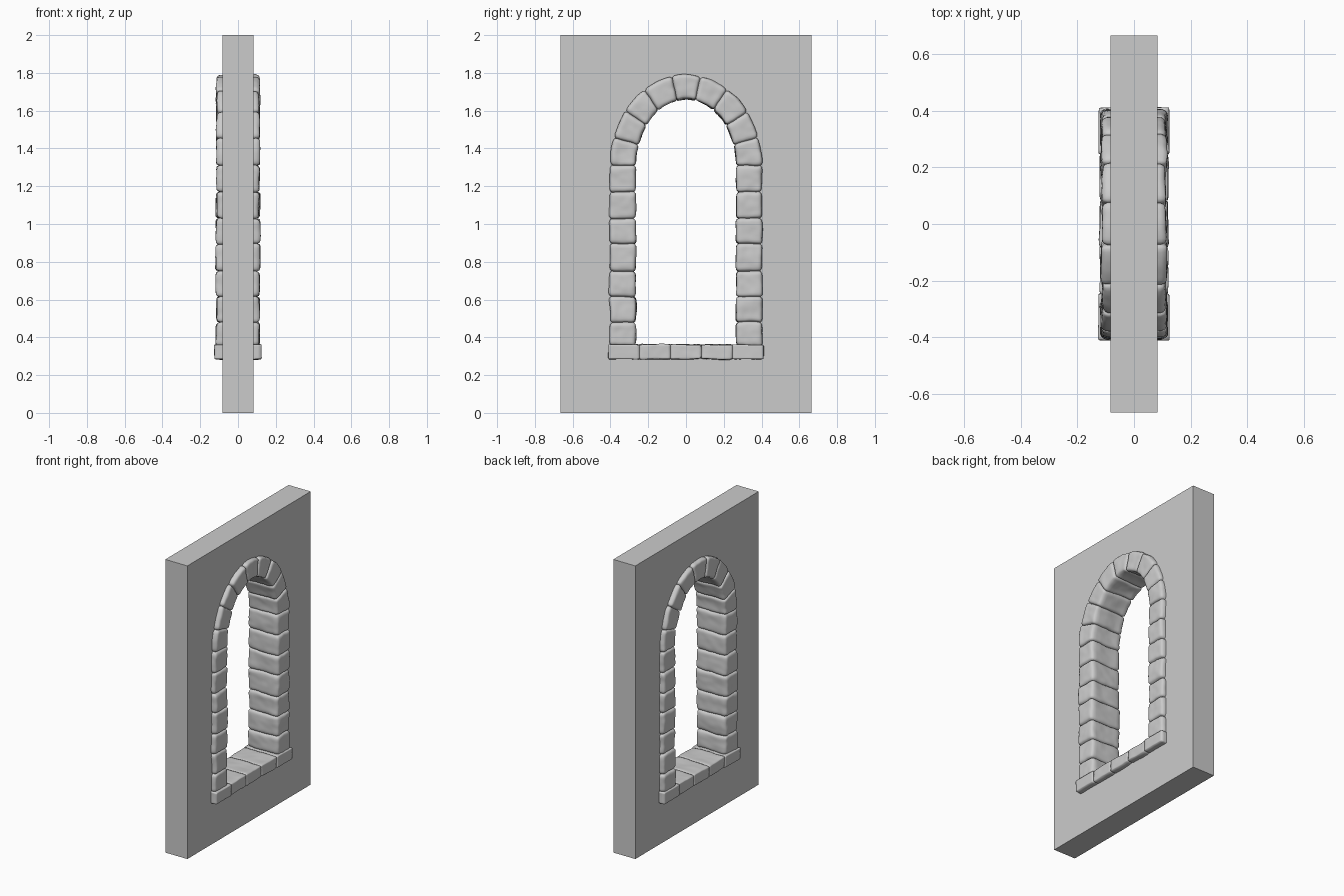
import bpy, bmesh, math
from math import sin, cos, radians
from mathutils import Vector, noise

cube = bpy.data.objects.get("Cube")
if cube:
    bpy.data.objects.remove(cube, do_unlink=True)

# One plain grey stone colour
GREY = (0.6, 0.6, 0.6, 1)
stone = bpy.data.materials.new("grey stone")
stone.use_nodes = True
stone.diffuse_color = GREY
stone.node_tree.nodes["Principled BSDF"].inputs["Base Color"].default_value = GREY

SPRING = 1.31          # height where the arch begins
WALL = 0.083           # half thickness of the wall
INNER, OUTER = (0.265, 0.35), (0.402, 0.48)   # half width and rise of the arch


def ellipse(t, radii):
    return radii[0] * cos(t), SPRING + radii[1] * sin(t)


def make_block(name, size, place, radius, rough, cuts=11):
    """Rounded block of the given size; place() maps its unit coordinates into the model."""
    bm = bmesh.new()
    bmesh.ops.create_cube(bm, size=2)
    bmesh.ops.subdivide_edges(bm, edges=bm.edges[:], cuts=cuts, use_grid_fill=True)
    half = Vector(size) / 2
    for v in bm.verts:
        p = Vector([c * h for c, h in zip(v.co, half)])
        core = Vector([max(-h + radius, min(h - radius, c)) for c, h in zip(p, half)])
        if (p - core).length > 0:
            p = core + (p - core).normalized() * radius
        v.co = place(*[c / h for c, h in zip(p, half)])
        v.co += noise.noise_vector(v.co * 9) * rough
        v.co += noise.noise_vector(v.co * 27) * rough * 0.4
    bmesh.ops.recalc_face_normals(bm, faces=bm.faces[:])
    mesh = bpy.data.meshes.new(name)
    bm.to_mesh(mesh)
    bm.free()
    mesh.materials.append(stone)
    for f in mesh.polygons:
        f.use_smooth = True
    obj = bpy.data.objects.new(name, mesh)
    bpy.context.collection.objects.link(obj)
    return obj


def box_place(lo, hi):
    mid, half = (Vector(lo) + Vector(hi)) / 2, (Vector(hi) - Vector(lo)) / 2
    return lambda a, b, c: Vector((mid.x + a * half.x, mid.y + b * half.y, mid.z + c * half.z))


def arch_place(t0, t1, depth):
    def place(a, b, c):
        t = (t0 + t1) / 2 + c * (t1 - t0) / 2
        (yi, zi), (yo, zo) = ellipse(t, INNER), ellipse(t, OUTER)
        k = (b + 1) / 2
        return Vector((a * depth, yi + (yo - yi) * k, zi + (zo - zi) * k))
    return place


# Wall slab with an arched opening hidden behind the stones
curve = bpy.data.curves.new("wall", "CURVE")
curve.dimensions = "2D"
curve.fill_mode = "BOTH"
curve.extrude = WALL
opening = [ellipse(math.pi * i / 32, (0.335, 0.415)) for i in range(33)]
opening += [(-0.335, 0.32), (0.335, 0.32)]
for outline in ([(-0.665, 0), (0.665, 0), (0.665, 2), (-0.665, 2)], opening):
    spline = curve.splines.new("POLY")
    spline.points.add(len(outline) - 1)
    spline.use_cyclic_u = True
    for point, (y, z) in zip(spline.points, outline):
        point.co = (y, z, 0, 1)
curve.materials.append(stone)
wall = bpy.data.objects.new("wall", curve)
wall.rotation_euler = (radians(90), 0, radians(90))
bpy.context.collection.objects.link(wall)
bpy.ops.object.select_all(action="DESELECT")
wall.select_set(True)
bpy.context.view_layer.objects.active = wall
bpy.ops.object.convert(target="MESH")
for f in wall.data.polygons:
    f.use_smooth = False

# Jamb stones stacked on both sides
levels = [0.355, 0.48, 0.615, 0.75, 0.895, 1.03, 1.17, SPRING]
for side, label in ((1, "rear"), (-1, "front")):
    for i, (z0, z1) in enumerate(zip(levels, levels[1:])):
        depth = 0.115 + 0.003 * sin(5 * i + side)
        ys = sorted((side * 0.266, side * 0.404))
        make_block(f"{label}_jamb_stone_{i + 1}", (2 * depth, 0.138, z1 - z0),
                   box_place((-depth, ys[0], z0 - 0.001), (depth, ys[1], z1 + 0.001)),
                   0.02, 0.006)

# Arch stones around the head, symmetric about the keystone
joints = [0, 18, 37, 57, 79]
joints += [180 - a for a in reversed(joints)]
for i, (a0, a1) in enumerate(zip(joints, joints[1:])):
    depth = 0.114 + 0.003 * sin(4 * i)
    make_block(f"arch_stone_{i + 1}", (2 * depth, 0.136, 0.145),
               arch_place(radians(a0 - 0.2), radians(a1 + 0.2), depth), 0.02, 0.006)

# Sill slabs along the bottom, square edged
for i in range(5):
    y0 = -0.41 + 0.164 * i
    end = i in (0, 4)
    depth = 0.125 if end else 0.121
    make_block(f"sill_slab_{i + 1}", (2 * depth, 0.164, 0.078),
               box_place((-depth, y0 - 0.001, 0.284), (depth, y0 + 0.165, 0.362)),
               0.004 if end else 0.008, 0.002 if end else 0.005)
